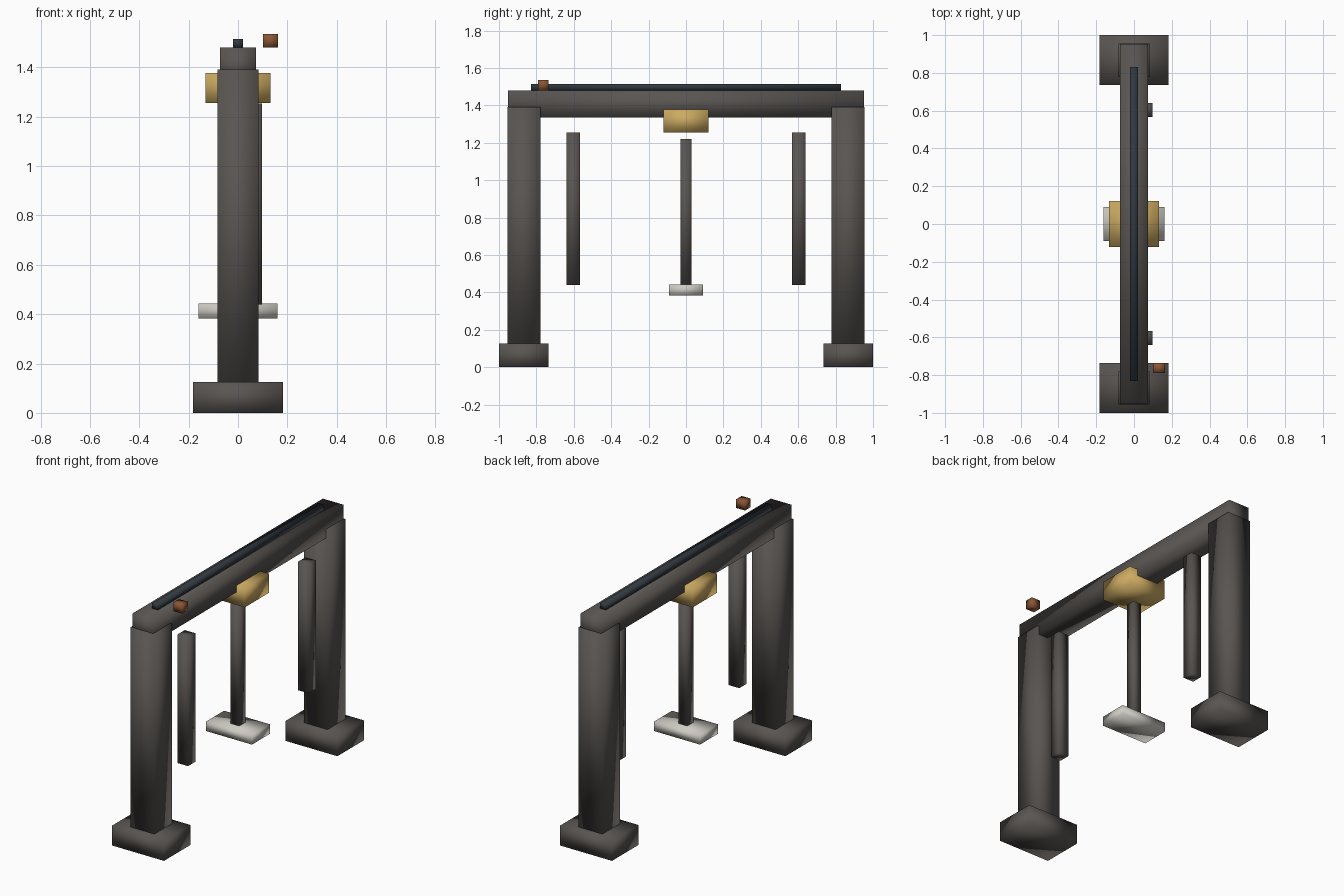
import bpy

if "Cube" in bpy.data.objects:
    bpy.data.objects.remove(bpy.data.objects["Cube"])


def material(name, rgb):
    m = bpy.data.materials.new(name)
    m.diffuse_color = (*rgb, 1)
    m.use_nodes = True
    m.node_tree.nodes["Principled BSDF"].inputs["Base Color"].default_value = m.diffuse_color
    return m


DARK = material("dark_grey_paint", (0.10, 0.09, 0.083))
RAIL = material("blue_black_steel", (0.03, 0.04, 0.05))
GOLD = material("yellow_paint", (0.60, 0.40, 0.12))
PALE = material("pale_metal", (0.62, 0.60, 0.55))
BROWN = material("brown_paint", (0.25, 0.09, 0.035))


def box(name, x, y, z, mat):
    """Box from (min, max) ranges, softly shaded across its edges."""
    spans = (x, y, z)
    bpy.ops.mesh.primitive_cube_add(size=1, location=[(a + b) / 2 for a, b in spans])
    ob = bpy.context.object
    ob.name = name
    ob.scale = [b - a for a, b in spans]
    bpy.ops.object.transform_apply(location=False, rotation=False, scale=True)
    bpy.ops.object.shade_smooth()
    ob.data.materials.append(mat)
    return ob


def pair(name, x, y, z, mat):
    """The same box at both ends of the gantry."""
    box("front_" + name, x, (-y[1], -y[0]), z, mat)
    box("back_" + name, x, y, z, mat)


# Portal frame: feet, columns and cross beam with its rail
pair("foot", (-0.182, 0.182), (0.735, 1.0), (0, 0.126), DARK)
pair("column", (-0.083, 0.083), (0.777, 0.955), (0.126, 1.392), DARK)
box("cross_beam", (-0.073, 0.073), (-0.953, 0.953), (1.336, 1.48), DARK)
box("top_rail", (-0.02, 0.02), (-0.83, 0.83), (1.48, 1.515), RAIL)

# Trolley with the hanging mast and plate
box("trolley", (-0.132, 0.132), (-0.121, 0.121), (1.256, 1.378), GOLD)
box("hanging_mast", (-0.03, 0.03), (-0.03, 0.03), (0.443, 1.22), DARK)
box("lifting_plate", (-0.161, 0.161), (-0.09, 0.09), (0.383, 0.443), PALE)

# Hanging guide bars, offset to the right side
pair("guide_bar", (0.024, 0.098), (0.567, 0.64), (0.44, 1.254), DARK)

# Small box beside the rail
box("sensor_box", (0.101, 0.163), (-0.79, -0.735), (1.48, 1.535), BROWN)
